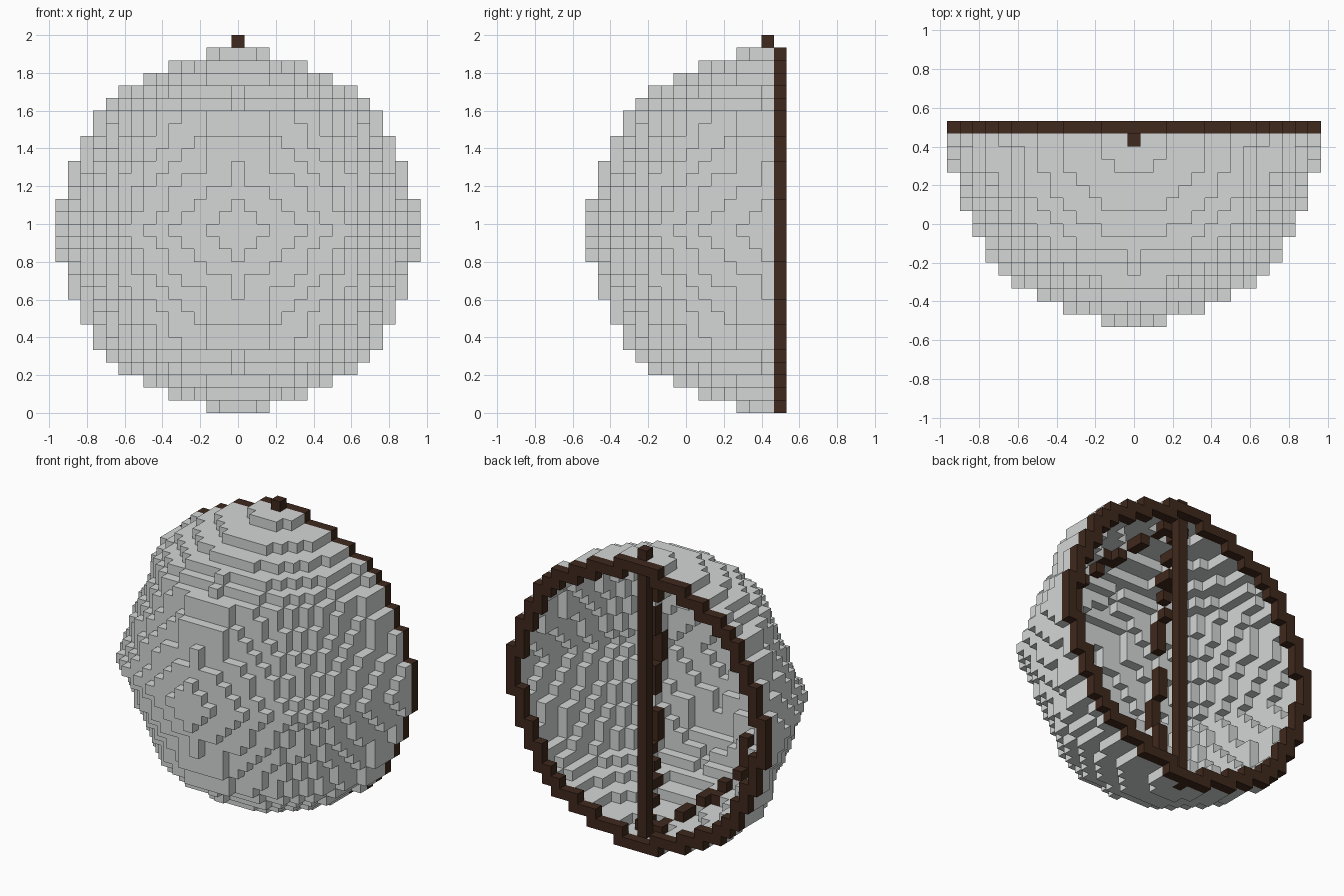
import bpy
import bmesh
import math
from mathutils import Vector

if "Cube" in bpy.data.objects:
    bpy.data.objects.remove(bpy.data.objects["Cube"])

UNIT = 2 / 30      # edge of one block
R = 14             # radius in blocks
LIMIT = 203        # squared radius of the full block circle
# Squared radius of each horizontal layer, from the middle up
LAYERS = (203, 192, 179, 175, 162, 152, 143, 134, 125, 117, 100, 81, 55, 29, 5)
# Radius of the layers along the four main directions, where they bulge a little
BULGE = (14, 14, 14, 13, 13, 13, 12, 12, 11, 11, 10, 9, 7, 5, 2)
AXES = [Vector(a) for a in ((1, 0, 0), (-1, 0, 0), (0, 1, 0),
                            (0, -1, 0), (0, 0, 1), (0, 0, -1))]


def make_material(name, rgb):
    mat = bpy.data.materials.new(name)
    mat.use_nodes = True
    mat.diffuse_color = (*rgb, 1)
    mat.node_tree.nodes["Principled BSDF"].inputs["Base Color"].default_value = (*rgb, 1)
    return mat


def in_dome(i, j, k):
    """Stack of block circles, with narrow bulges on the main directions."""
    level = abs(k)
    if level > R:
        return False
    flat = i * i + j * j
    side = min(abs(i), abs(j))
    reach = max(abs(i), abs(j))
    if level < 3:
        width = 2 - level
    else:
        width = 2 if level in (6, 7, 8, 9) else 0
    return flat <= LAYERS[level] or (side <= width and reach <= BULGE[level])


def in_disc(i, k):
    return i * i + k * k <= LIMIT


def neighbours(cell):
    return [tuple(int(c) for c in Vector(cell) + n) for n in AXES]


def build_blocks(name, cells, occupied, mat):
    """Make one mesh from the exposed sides of a set of blocks."""
    bm = bmesh.new()
    for cell in cells:
        centre = Vector(cell) + Vector((0, R / 2 - 0.5, R + 0.5))
        for n, beside in zip(AXES, neighbours(cell)):
            if beside in occupied:
                continue
            u = Vector((n.y, n.z, n.x))
            v = n.cross(u)
            corners = [centre + (n + a * u + b * v) / 2
                       for a, b in ((-1, -1), (1, -1), (1, 1), (-1, 1))]
            bm.faces.new([bm.verts.new(c * UNIT) for c in corners])
    bmesh.ops.remove_doubles(bm, verts=bm.verts, dist=UNIT / 100)
    mesh = bpy.data.meshes.new(name)
    bm.to_mesh(mesh)
    bm.free()
    mesh.materials.append(mat)
    obj = bpy.data.objects.new(name, mesh)
    bpy.context.collection.objects.link(obj)
    return obj


span = range(-R, R + 1)

# Upright post through the dome
post = {(0, 0, k) for k in range(-R, R + 2)}

# Rim around the open back
rim = {(i, 1, k) for i in span for k in span if in_disc(i, k)
       and any(not in_disc(i + a, k + b) for a in (-1, 0, 1) for b in (-1, 0, 1))}

# Hollow half dome, one block thick
solid = {(i, j, k) for i in span for j in range(-R, 1) for k in span if in_dome(i, j, k)}
shell = {c for c in solid
         if any(not in_dome(i, min(j, 0), k) for i, j, k in neighbours(c))}

# Two ribs lining the inside, each a sixth of a turn from the rim
slope = math.radians(30)
ribs = {c for c in solid - shell
        if any(b in shell for b in neighbours(c))
        and abs(abs(c[0]) * math.cos(slope) + c[1] * math.sin(slope)) <= 0.5}
shell -= post
ribs -= post

grey = make_material("pale grey", (0.66, 0.68, 0.68))
brown = make_material("dark brown", (0.05, 0.022, 0.012))
everything = shell | rim | post | ribs
build_blocks("dome_shell", shell, everything, grey)
build_blocks("back_rim", rim, everything, brown)
build_blocks("centre_post", post, everything, brown)
build_blocks("inner_ribs", ribs, everything, brown)
